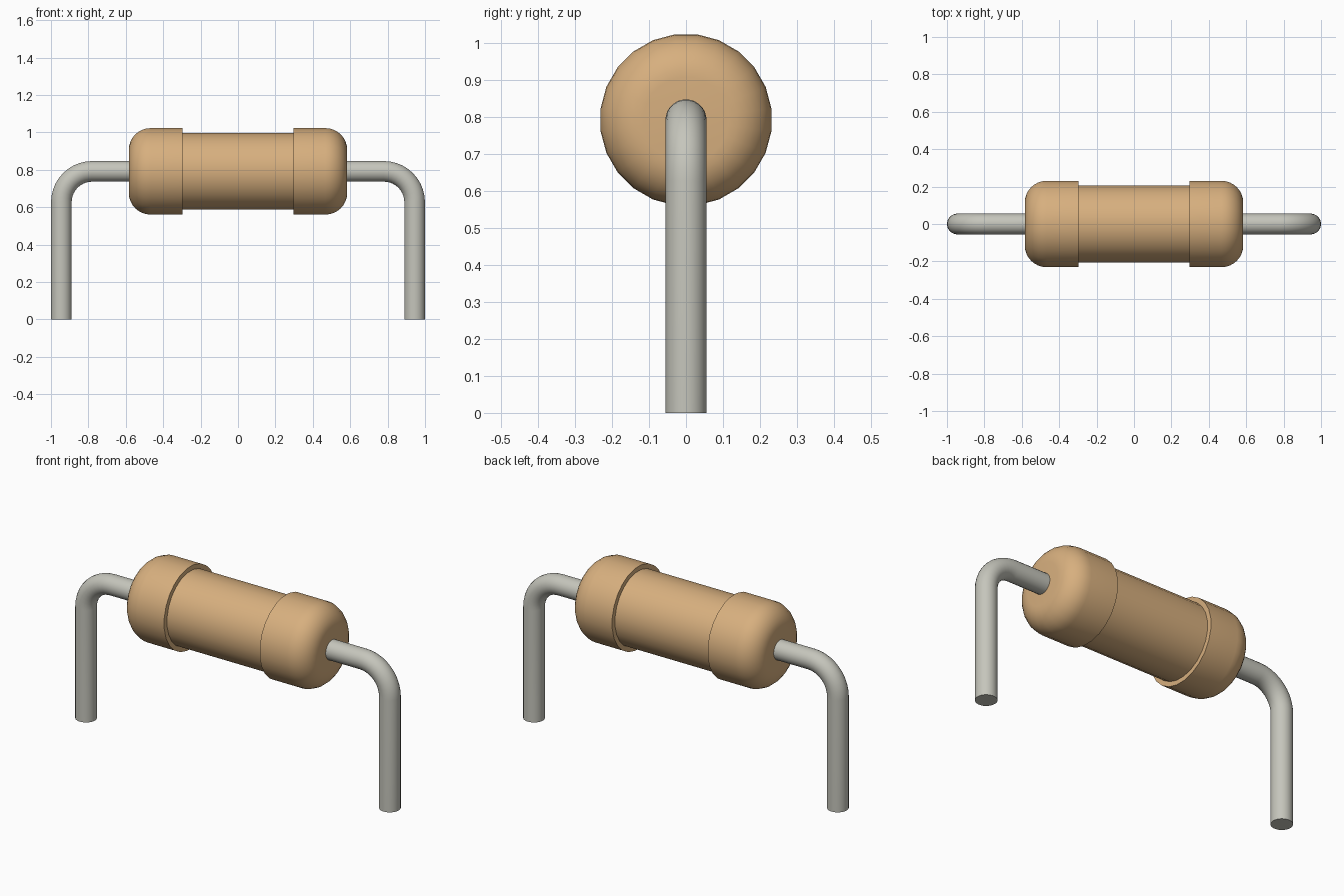
import bpy, bmesh
from math import sin, cos, pi
from mathutils import Vector

if "Cube" in bpy.data.objects:
    bpy.data.objects.remove(bpy.data.objects["Cube"])

AXIS_Z = 0.792
SIDES = 24


def material(name, rgb):
    m = bpy.data.materials.new(name)
    m.diffuse_color = (*rgb, 1)
    m.use_nodes = True
    m.node_tree.nodes["Principled BSDF"].inputs["Base Color"].default_value = m.diffuse_color
    return m


def arc(cx, cy, r, a0, a1, n):
    return [(cx + r * cos(a0 + (a1 - a0) * i / n),
             cy + r * sin(a0 + (a1 - a0) * i / n)) for i in range(n + 1)]


def skin(name, stations, mat):
    """Join rings given as (centre, in-plane direction, radius) and cap both ends."""
    bm = bmesh.new()
    rings = []
    for centre, up, r in stations:
        angles = [2 * pi * (i + 0.5) / SIDES for i in range(SIDES)]
        rings.append([bm.verts.new(centre + r * (Vector((0, cos(a), 0)) + up * sin(a)))
                      for a in angles])
    for a, b in zip(rings, rings[1:]):
        for i in range(SIDES):
            j = (i + 1) % SIDES
            bm.faces.new((a[i], a[j], b[j], b[i]))
    bm.faces.new(rings[0])
    bm.faces.new(rings[-1])
    bmesh.ops.recalc_face_normals(bm, faces=bm.faces)
    mesh = bpy.data.meshes.new(name)
    bm.to_mesh(mesh)
    bm.free()
    mesh.materials.append(mat)
    ob = bpy.data.objects.new(name, mesh)
    bpy.context.collection.objects.link(ob)
    bpy.ops.object.select_all(action='DESELECT')
    ob.select_set(True)
    bpy.context.view_layer.objects.active = ob
    bpy.ops.object.shade_smooth_by_angle(angle=pi / 6)
    return ob


# Ceramic body: narrow barrel with a rounded cap at each end
half = [(0.297, 0.207), (0.297, 0.233)] + arc(0.467, 0.116, 0.117, pi / 2, 0, 8)
profile = [(-x, r) for x, r in reversed(half)] + half
skin("resistor_body",
     [(Vector((x, 0, AXIS_Z)), Vector((0, 0, 1)), r) for x, r in profile],
     material("tan_ceramic", (0.68, 0.43, 0.21)))

# Wire leads: straight out of the body, bent down, mirrored to the other side
WIRE, BEND = 0.0555, 0.165
leg_x = 1 - WIRE
stations = [(Vector((0.56, 0, AXIS_Z)), Vector((0, 0, 1)), WIRE)]
for i in range(11):
    a = pi / 2 * (1 - i / 10)
    out = Vector((cos(a), 0, sin(a)))
    stations.append((Vector((leg_x - BEND, 0, AXIS_Z - BEND)) + out * BEND, out, WIRE))
stations.append((Vector((leg_x, 0, 0)), Vector((1, 0, 0)), WIRE))
leads = skin("wire_leads", stations, material("tinned_wire", (0.56, 0.56, 0.50)))
mirror = leads.modifiers.new("other_side", 'MIRROR')
mirror.use_axis = (True, False, False)
